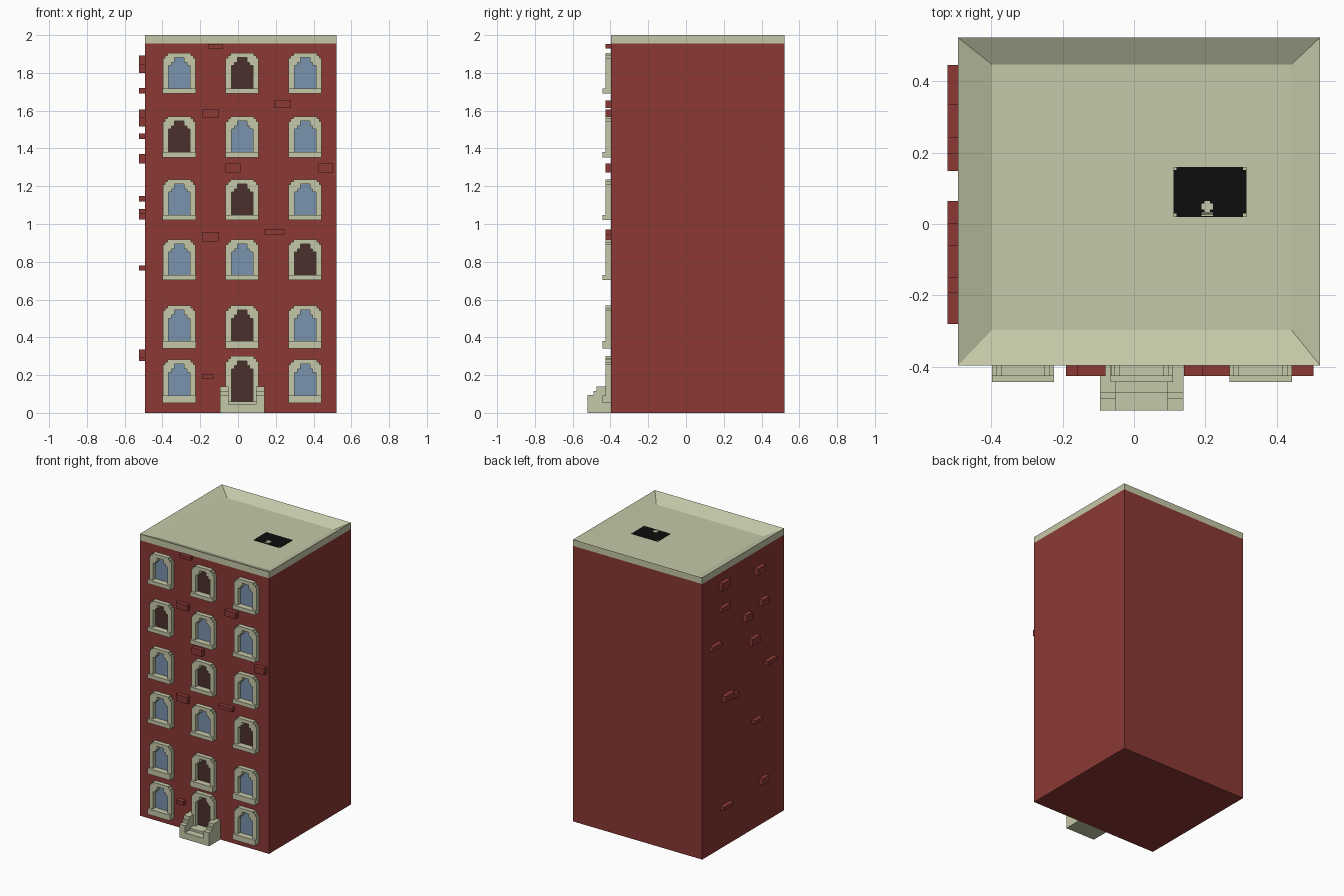
import bpy, bmesh

if "Cube" in bpy.data.objects:
    bpy.data.objects.remove(bpy.data.objects["Cube"])

# ---------- materials ----------
def mat(name, hexcol):
    m = bpy.data.materials.new(name)
    srgb = [int(hexcol[i:i + 2], 16) / 255 for i in (0, 2, 4)]
    lin = [c / 12.92 if c <= 0.04045 else ((c + 0.055) / 1.055) ** 2.4 for c in srgb]
    m.diffuse_color = (*lin, 1)
    m.use_nodes = True
    m.node_tree.nodes["Principled BSDF"].inputs["Base Color"].default_value = m.diffuse_color
    return m

RED = mat("red brick", "8b3934")
CREAM = mat("cream stone", "c5c8a8")
BLUE = mat("blue glass", "7a92ae")
BROWN = mat("dark brown", "4b302c")
BLACK = mat("black hatch", "0d0d0d")

# ---------- helpers ----------
def finish(bm, name, material):
    bmesh.ops.recalc_face_normals(bm, faces=bm.faces)
    me = bpy.data.meshes.new(name)
    bm.to_mesh(me)
    bm.free()
    me.materials.append(material)
    ob = bpy.data.objects.new(name, me)
    bpy.context.collection.objects.link(ob)
    return ob

def box_bm(x0, x1, y0, y1, z0, z1):
    bm = bmesh.new()
    bmesh.ops.create_cube(bm, size=1)
    for v in bm.verts:
        v.co = (x1 if v.co.x > 0 else x0, y1 if v.co.y > 0 else y0, z1 if v.co.z > 0 else z0)
    return bm

def box(name, material, *b):
    return finish(box_bm(*b), name, material)

def prism(name, material, pts, vec):
    """Extrude a closed 3D outline along vec."""
    bm = bmesh.new()
    f = bm.faces.new([bm.verts.new(p) for p in pts])
    r = bmesh.ops.extrude_face_region(bm, geom=[f])
    verts = [g for g in r["geom"] if isinstance(g, bmesh.types.BMVert)]
    bmesh.ops.translate(bm, verts=verts, vec=vec)
    return finish(bm, name, material)

LEFT, RIGHT, FRONT, BACK = -0.493, 0.521, -0.396, 0.522

# ---------- body ----------
box("brick_body", RED, LEFT, RIGHT, FRONT, BACK, 0, 1.955)

# ---------- roof with sunken floor ----------
bm = box_bm(LEFT, RIGHT, FRONT, BACK, 1.955, 2.0)
bm.faces.ensure_lookup_table()
top = max(bm.faces, key=lambda f: f.calc_center_median().z)
bmesh.ops.inset_region(bm, faces=[top], thickness=0.08)
for v in top.verts:
    v.co = (0.441 if v.co.x > 0 else -0.398, 0.447 if v.co.y > 0.05 else -0.297, 1.957)
finish(bm, "roof_parapet", CREAM)

# ---------- roof hatch ----------
box("roof_hatch", BLACK, 0.11, 0.315, 0.02, 0.16, 1.956, 1.961)
for x in (0.11, 0.306):
    for y in (0.02, 0.151):
        box("hatch_corner", CREAM, x, x + 0.009, y, y + 0.009, 1.957, 1.962)
for x0, x1, y0, y1 in ((0.189, 0.222, 0.04, 0.057), (0.198, 0.213, 0.034, 0.065),
                       (0.189, 0.222, 0.029, 0.032), (0.189, 0.222, 0.023, 0.026)):
    box("hatch_handle", CREAM, x0, x1, y0, y1, 1.957, 1.962)

# ---------- windows ----------
def steps(top, levels):
    """Right half of a stepped arch, from the bottom up, as (half width, z)."""
    pts = []
    for (w, d), (w2, _) in zip(levels, levels[1:] + [(None, 0)]):
        pts.append((w, top - d))
        if w2 is not None:
            pts.append((w2, top - d))
    return pts

def arch(bottom, top, levels):
    half = [(levels[0][0], bottom)] + steps(top, levels)
    return half + [(-x, z) for x, z in reversed(half)]

OUTER = [(0.087, 0.027), (0.076, 0.012), (0.062, 0.0)]
INNER = [(0.057, 0.067), (0.040, 0.050), (0.025, 0.024)]

def opening(name, x, z0, top, pane, sill=0.0):
    zb = z0 + sill
    outer, inner = arch(zb, top, OUTER), arch(zb, top, INNER)
    ring = outer + inner[::-1]
    prism(name + "_frame", CREAM, [(x + a, FRONT + 0.002, z) for a, z in ring], (0, -0.032, 0))
    box(name + "_pane", pane, x - 0.07, x + 0.07, FRONT - 0.004, FRONT + 0.002, zb, top - 0.015)
    if sill:
        box(name + "_sill", CREAM, x - 0.0875, x + 0.0875, FRONT - 0.047, FRONT, z0, zb)

COLS = (-0.311, 0.022, 0.355)
# bottom, top, sill height, index of the dark opening
ROWS = [(0.053, 0.282, 0.04, 1), (0.34, 0.568, 0.04, 1), (0.703, 0.918, 0.027, 2),
        (1.02, 1.236, 0.027, 1), (1.353, 1.57, 0.027, 0), (1.69, 1.905, 0.027, 1)]
for r, (z0, top_z, sill, dark) in enumerate(ROWS):
    for c, x in enumerate(COLS):
        if r == 0 and c == 1:
            opening("door", x, 0.05, 0.30, BROWN)
        else:
            opening("window", x, z0, top_z, BROWN if c == dark else BLUE, sill)

# ---------- entrance stairs ----------
rail = [(FRONT, 0), (-0.522, 0), (-0.522, 0.095), (-0.489, 0.095), (-0.489, 0.115),
        (-0.473, 0.115), (-0.473, 0.14), (-0.43, 0.14), (FRONT, 0.14)]
for x in (-0.095, 0.094):
    prism("stair_side", CREAM, [(x, y, z) for y, z in rail], (0.045, 0, 0))
box("lower_step", CREAM, -0.051, 0.095, -0.522, FRONT, 0, 0.045)
box("upper_step", CREAM, -0.051, 0.095, -0.473, FRONT, 0, 0.06)

# ---------- protruding bricks: front (x0, x1, z0, z1) ----------
for x0, x1, z0, z1 in (
        (-0.16, -0.08, 1.93, 1.954), (-0.19, -0.10, 1.565, 1.607), (0.19, 0.28, 1.613, 1.655),
        (-0.065, 0.013, 1.273, 1.32), (0.425, 0.503, 1.273, 1.32), (-0.19, -0.10, 0.907, 0.955),
        (0.14, 0.25, 0.944, 0.97), (-0.19, -0.13, 0.18, 0.207)):
    box("front_brick", RED, x0, x1, FRONT - 0.03, FRONT, z0, z1)

# ---------- protruding bricks: left side (y0, y1, z0, z1) ----------
for y0, y1, z0, z1 in (
        (0.243, 0.335, 1.84, 1.893), (-0.15, -0.06, 1.80, 1.845), (0.243, 0.335, 1.69, 1.72),
        (-0.193, -0.117, 1.56, 1.605), (0.0, 0.064, 1.515, 1.565), (0.335, 0.445, 1.45, 1.48),
        (-0.092, 0.0, 1.32, 1.37), (-0.28, -0.17, 1.12, 1.147), (0.196, 0.30, 1.035, 1.08),
        (0.148, 0.196, 1.025, 1.055), (-0.117, -0.033, 0.755, 0.78),
        (-0.193, -0.117, 0.29, 0.335), (0.21, 0.32, 0.275, 0.302)):
    box("side_brick", RED, -0.523, LEFT, y0, y1, z0, z1)
